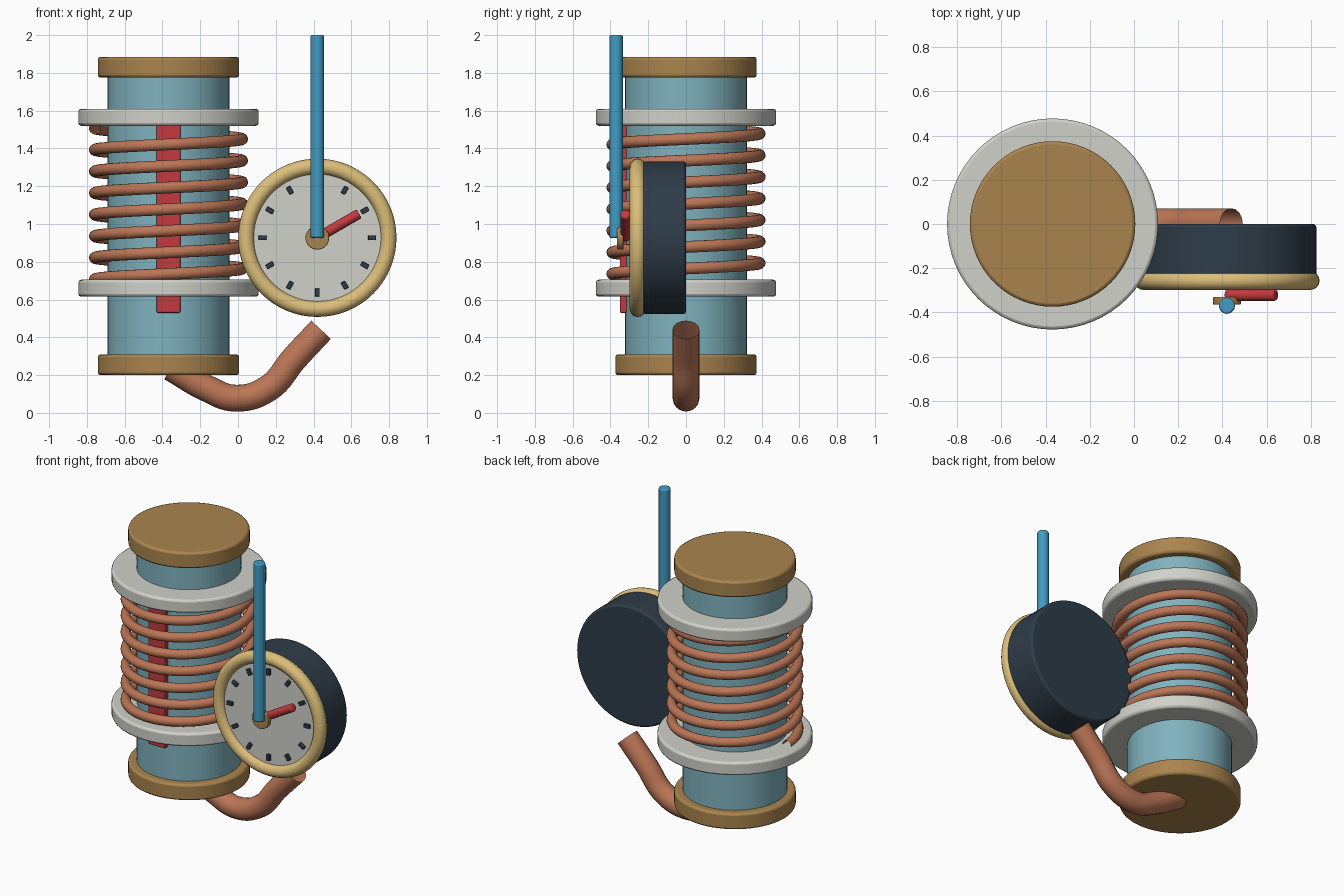
import bpy
import math
from mathutils import Vector

if "Cube" in bpy.data.objects:
    bpy.data.objects.remove(bpy.data.objects["Cube"])


def material(name, r, g, b):
    def lin(v):
        v /= 255
        return v / 12.92 if v < 0.04045 else ((v + 0.055) / 1.055) ** 2.4
    m = bpy.data.materials.new(name)
    m.diffuse_color = (lin(r), lin(g), lin(b), 1)
    m.use_nodes = True
    m.node_tree.nodes["Principled BSDF"].inputs["Base Color"].default_value = m.diffuse_color
    return m


TEAL = material("teal", 128, 178, 190)
BRASS = material("dull_brass", 170, 132, 78)
PALE = material("pale_grey", 208, 209, 201)
COPPER = material("copper", 188, 118, 86)
RED = material("red", 196, 58, 62)
GOLD = material("gold", 220, 190, 122)
NAVY = material("dark_slate", 46, 60, 72)
BLUE = material("blue", 66, 156, 196)


def finish(ob, name, mat, bevel=0.0):
    ob.name = name
    ob.data.materials.append(mat)
    if bevel:
        mod = ob.modifiers.new("edge_round", "BEVEL")
        mod.width, mod.segments = bevel, 2
        mod.limit_method, mod.angle_limit = "ANGLE", math.radians(40)
    if ob.type == "MESH":
        bpy.ops.object.shade_smooth_by_angle(angle=math.radians(35))
    return ob


def rod(name, a, b, radius, mat, bevel=0.0, sides=64):
    """Cylinder between two points."""
    a, b = Vector(a), Vector(b)
    bpy.ops.mesh.primitive_cylinder_add(
        vertices=sides, radius=radius, depth=(b - a).length, location=(a + b) / 2,
        rotation=(b - a).to_track_quat("Z", "Y").to_euler())
    return finish(bpy.context.object, name, mat, bevel)


def box(name, loc, size, mat, bevel=0.0, rot=(0, 0, 0)):
    bpy.ops.mesh.primitive_cube_add(size=1, location=loc, rotation=rot)
    ob = bpy.context.object
    ob.scale = size
    bpy.ops.object.transform_apply(location=False, rotation=False, scale=True)
    return finish(ob, name, mat, bevel)


def tube(name, points, radius, mat, bezier=False, caps=False):
    """Round tube swept along points."""
    cu = bpy.data.curves.new(name, "CURVE")
    cu.dimensions = "3D"
    cu.bevel_depth, cu.bevel_resolution = radius, 6
    cu.use_fill_caps = caps
    sp = cu.splines.new("BEZIER" if bezier else "POLY")
    pts = sp.bezier_points if bezier else sp.points
    pts.add(len(points) - 1)
    for p, co in zip(pts, points):
        if bezier:
            p.co = co
            p.handle_left_type = p.handle_right_type = "AUTO"
        else:
            p.co = (*co, 1)
    sp.use_smooth = True
    ob = bpy.data.objects.new(name, cu)
    bpy.context.collection.objects.link(ob)
    return finish(ob, name, mat)


# Main cylinder with end caps and flanges
CX = -0.368
rod("body", (CX, 0, 0.25), (CX, 0, 1.83), 0.322, TEAL)
for label, z in (("bottom", 0.2), ("top", 1.775)):
    rod(label + "_cap", (CX, 0, z), (CX, 0, z + 0.11), 0.374, BRASS, 0.014)
for label, z in (("lower", 0.615), ("upper", 1.52)):
    rod(label + "_flange", (CX, 0, z), (CX, 0, z + 0.09), 0.477, PALE, 0.014)

# Coil spring around the body
TURNS, STEPS = 7, 48
coil = []
for i in range(TURNS * STEPS + 1):
    a = math.pi + math.tau * i / STEPS
    coil.append((CX + 0.39 * math.cos(a), 0.39 * math.sin(a),
                 0.707 + 0.80 * i / (TURNS * STEPS)))
tube("coil", coil, 0.031, COPPER)

# Level strip on the front of the body
box("level_strip", (CX, -0.325, 1.04), (0.125, 0.05, 1.02), RED, 0.006)

# Outlet pipe under the body
tube("outlet_pipe", [(-0.355, 0, 0.24), (-0.165, 0, 0.13), (-0.015, 0, 0.078),
                     (0.16, 0, 0.13), (0.30, 0, 0.29), (0.44, 0, 0.44)],
     0.071, COPPER, bezier=True)

# Gauge case, dial and rim
GX, GZ = 0.42, 0.927
rod("gauge_case", (GX, 0, GZ), (GX, -0.25, GZ), 0.404, NAVY, 0.014)
rod("gauge_dial", (GX, -0.24, GZ), (GX, -0.265, GZ), 0.36, PALE)
bpy.ops.mesh.primitive_torus_add(
    location=(GX, -0.256, GZ), rotation=(math.pi / 2, 0, 0), major_radius=0.377,
    minor_radius=0.042, major_segments=64, minor_segments=16)
finish(bpy.context.object, "gauge_rim", GOLD)

# Twelve dial marks
for i in range(12):
    a = math.tau * i / 12
    box(f"dial_mark_{i + 1}",
        (GX + 0.29 * math.cos(a), -0.27, GZ + 0.29 * math.sin(a)),
        (0.042, 0.025, 0.025), NAVY, 0.003, (0, -a, 0))

# Hub and the two hands
rod("hand_hub", (GX, -0.33, GZ), (GX, -0.364, GZ), 0.063, BRASS, 0.004, 32)
rod("long_hand", (GX, -0.37, GZ), (GX, -0.37, 2.0), 0.036, BLUE, 0.008, 24)
a = math.radians(30)
rod("short_hand", (GX, -0.321, GZ),
    (GX + 0.255 * math.cos(a), -0.321, GZ + 0.255 * math.sin(a)), 0.027, RED, 0.008, 24)
